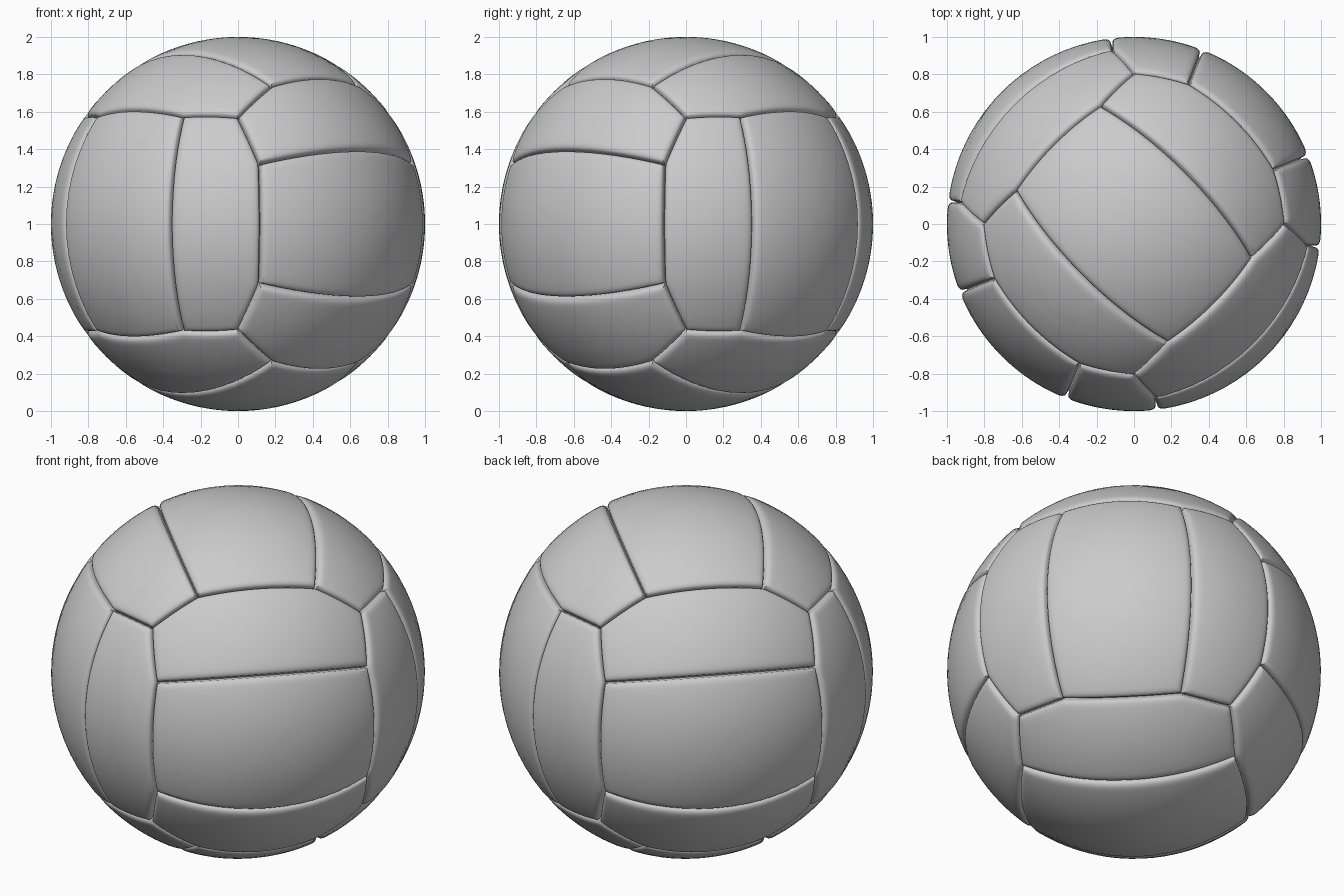
import bpy, bmesh
from math import radians, sin, sqrt
from mathutils import Vector

if "Cube" in bpy.data.objects:
    bpy.data.objects.remove(bpy.data.objects["Cube"])

# Cube-style layout turned 45 degrees: strips of face i run along axis i+1
R2 = sqrt(0.5)
AXES = [Vector((R2, -R2, 0)), Vector((R2, R2, 0)), Vector((0, 0, 1))]
END, SEAM = 0.781, 0.437          # strip end and seam slopes on each face
SEGS, FILL = 16, 9
# Seam profile: angular inset from the seam, radius
LIP = [(0.0, 0.955), (0.004, 0.968), (0.006, 0.984), (0.011, 0.991),
       (0.019, 0.9962), (0.03, 0.999), (0.045, 1.0)]
CENTRE = Vector((0, 0, 1))


def inset_corners(corners, d):
    """Move every side of a spherical polygon inwards by angle d."""
    n, s, out = len(corners), sin(d), []
    normals = [corners[i].cross(corners[(i + 1) % n]).normalized() for i in range(n)]
    for i in range(n):
        a, b = normals[i - 1], normals[i]
        k = s / (1 + a.dot(b))
        base = (a + b) * k
        out.append(base + a.cross(b).normalized() * sqrt(1 - base.length_squared))
    return out


def panel(name, corners):
    corners = [c.normalized() for c in corners]
    mid = sum(corners, Vector()).normalized()
    if corners[0].cross(corners[1]).dot(mid) < 0:
        corners.reverse()
    bm = bmesh.new()
    rings = []
    # Rounded border running down into the seam
    for d, r in LIP:
        cs = inset_corners(corners, d)
        pts = [cs[i].lerp(cs[(i + 1) % len(cs)], j / SEGS).normalized()
               for i in range(len(cs)) for j in range(SEGS)]
        rings.append([bm.verts.new(p * r + CENTRE) for p in pts])
    # Spherical centre
    for k in range(1, FILL):
        rings.append([bm.verts.new(p.lerp(mid, k / FILL).normalized() + CENTRE) for p in pts])
    n = len(pts)
    for lo, hi in zip(rings, rings[1:]):
        for i in range(n):
            j = (i + 1) % n
            bm.faces.new((lo[i], lo[j], hi[j], hi[i]))
    tip = bm.verts.new(mid + CENTRE)
    for i in range(n):
        bm.faces.new((rings[-1][i], rings[-1][(i + 1) % n], tip))
    me = bpy.data.meshes.new(name)
    bm.to_mesh(me)
    bm.free()
    ob = bpy.data.objects.new(name, me)
    bpy.context.collection.objects.link(ob)
    ob.select_set(True)
    bpy.context.view_layer.objects.active = ob


for i in range(3):
    u, v = AXES[(i + 1) % 3], AXES[(i + 2) % 3]
    for side in (1, -1):
        n = AXES[i] * side
        # Wide middle strip
        panel("middle_panel", [n + u * END * a + v * SEAM * b
                               for a, b in ((1, 1), (-1, 1), (-1, -1), (1, -1))])
        # Two outer strips, bulging over onto the neighbouring faces
        for w in (v, -v):
            panel("side_panel", [n - u * END + w * SEAM, n + u * END + w * SEAM,
                                 n + u + w,
                                 w + n * END + u * SEAM, w + n * END - u * SEAM,
                                 n - u + w])

bpy.ops.object.shade_smooth_by_angle(angle=radians(40))
